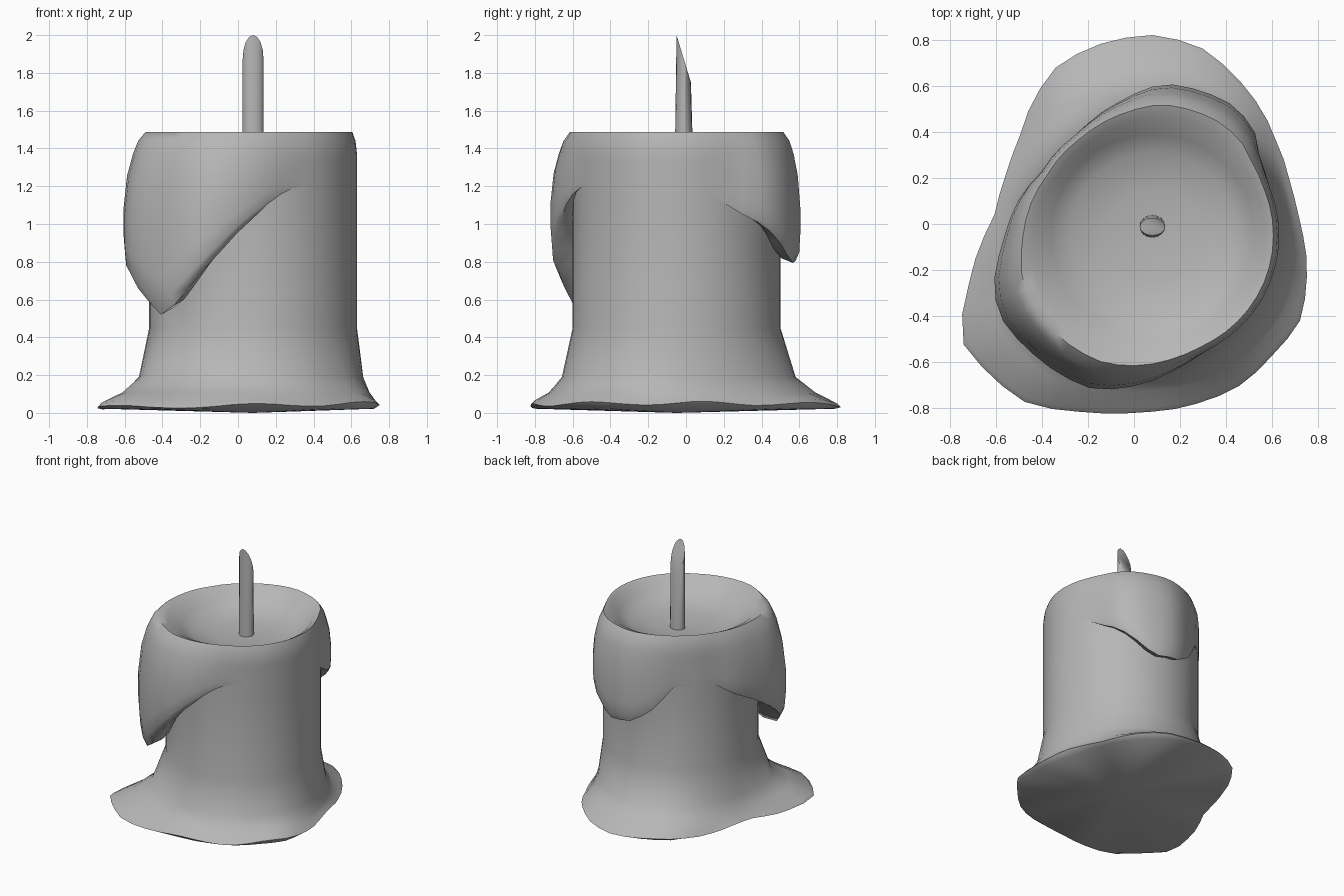
import bpy, math

if "Cube" in bpy.data.objects:
    bpy.data.objects.remove(bpy.data.objects["Cube"])

CX, CY, R, N = 0.08, -0.05, 0.55, 48

grey = bpy.data.materials.new("wax_grey")
grey.diffuse_color = (.47, .47, .47, 1)
grey.use_nodes = True
grey.node_tree.nodes["Principled BSDF"].inputs["Base Color"].default_value = grey.diffuse_color


def lookup(table, a):
    """Periodic linear interpolation of (degrees, value) pairs."""
    t = sorted(table)
    t = [(t[-1][0] - 360, t[-1][1])] + t + [(t[0][0] + 360, t[0][1])]
    for (a0, v0), (a1, v1) in zip(t, t[1:]):
        if a0 <= a <= a1:
            return v0 + (v1 - v0) * (a - a0) / max(a1 - a0, 1e-6)


def make_object(name, verts, faces):
    me = bpy.data.meshes.new(name)
    me.from_pydata(verts, [], faces)
    me.update()
    me.materials.append(grey)
    ob = bpy.data.objects.new(name, me)
    bpy.context.collection.objects.link(ob)
    bpy.ops.object.select_all(action='DESELECT')
    ob.select_set(True)
    bpy.context.view_layer.objects.active = ob
    bpy.ops.object.shade_smooth_by_angle(angle=math.radians(65))
    return ob


# Drip thickness and drip lower edge height around the candle
drip = [(25, 0), (37, .03), (45, .08), (57, .115), (86, .11), (103, .05), (125, 0),
        (150, .005), (165, .05), (183, .10), (197, .17), (207, .2), (225, .18),
        (249, .165), (270, .08), (281, .035), (295, 0)]
edge = [(20, 1.15), (50, .98), (72, .79), (92, .82), (105, .92), (120, 1.1),
        (150, 1.1), (165, 1.0), (183, .9), (195, .8), (210, .66), (225, .52),
        (234, .58), (246, .74), (263, .96), (281, 1.14), (295, 1.2)]
# Outline of the melted wax foot, seen from above
foot = [(.1, .82), (-.12, .79), (-.33, .69), (-.44, .53), (-.5, .36), (-.56, .2),
        (-.6, .05), (-.66, -.08), (-.72, -.28), (-.755, -.5), (-.63, -.65),
        (-.48, -.77), (-.2, -.815), (.03, -.815), (.27, -.78), (.46, -.7), (.6, -.57),
        (.72, -.42), (.75, -.23), (.72, 0), (.68, .16), (.62, .35), (.55, .5),
        (.45, .63), (.3, .76)]
foot_r = [(math.degrees(math.atan2(y - CY, x - CX)) % 360,
           math.hypot(x - CX, y - CY)) for x, y in foot]

# Wax body: one vertical profile per column, from bowl to underside
columns = []
for i in range(N):
    a = 360 * i / N
    d, ze, f = lookup(drip, a), lookup(edge, a), lookup(foot_r, a)
    prof = [(.2, 1.335), (.36, 1.36), (.44, 1.41), (.49 + d * .25, 1.468),
            (.525 + d * .4, 1.488), (.542 + d * .55, 1.44)]
    # drip bulge, ending in an overhang that tucks back to the body
    for t, g in [(0, .68), (.2, .88), (.5, 1), (.75, 1), (.92, .95), (1, .78)]:
        prof.append((R + d * g, 1.37 + (ze - 1.37) * t))
    tuck = ze + d * .45
    prof += [(R + d * .25, ze + d * .2), (R, tuck), (R, tuck - .15 * (tuck - .45)),
             (R, .45)]
    lift = .01 * math.sin(math.radians(7 * a)) + .012 * math.cos(math.radians(a))
    prof += [(R + (f - R) * .22 + .01, .19), (R + (f - R) * .58, .108),
             (f - .02, .06 + lift), (f, .04 + lift), (f - .03, .022)]
    columns.append((math.radians(a), prof))
K = len(columns[0][1])
verts = [(CX + r * math.cos(a), CY + r * math.sin(a), z)
         for a, prof in columns for r, z in prof]
faces = []
for i in range(N):
    p, q = i * K, (i + 1) % N * K
    faces += [(p + k, p + k + 1, q + k + 1, q + k) for k in range(K - 1)]
    faces += [(N * K, p, q), (N * K + 1, q + K - 1, p + K - 1)]
verts += [(CX, CY, 1.32), (CX, CY, 0)]
make_object("candle_wax", verts, faces)

# Wick: slim post with a slanted cut at the top
M, verts, faces = 16, [], []
for i in range(M):
    c, s = math.cos(math.tau * i / M), math.sin(math.tau * i / M)
    verts += [(CX + .056 * c, -.01 + .05 * s, 1.28),
              (CX + .055 * c, -.012 + .038 * s, 1.875 - .125 * s)]
    j = (i + 1) % M
    faces.append((2 * i, 2 * j, 2 * j + 1, 2 * i + 1))
faces += [tuple(range(1, 2 * M, 2)), tuple(range(2 * M - 2, -1, -2))]
make_object("wick", verts, faces)
